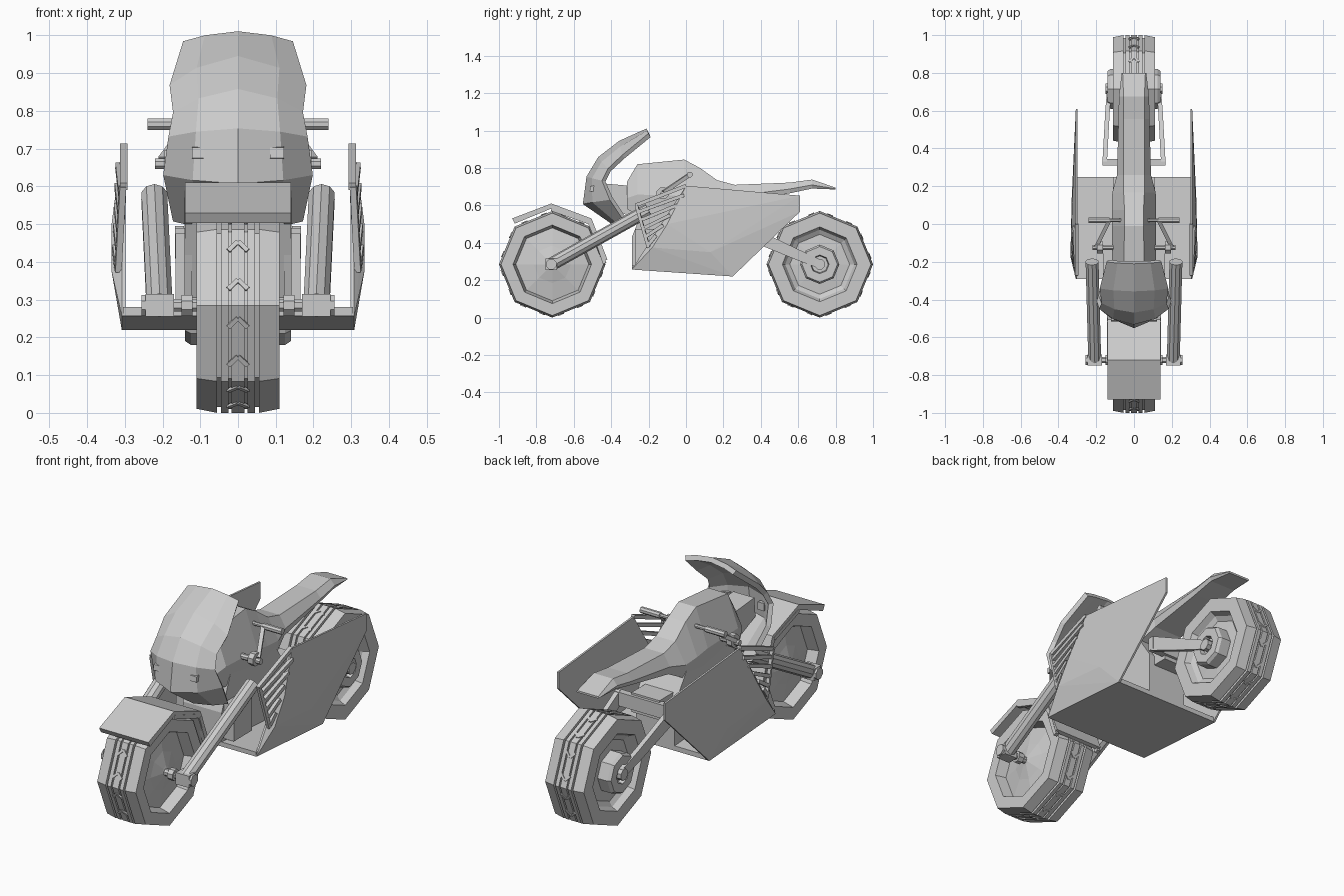
import bpy, bmesh, math
from mathutils import Vector, Matrix

if "Cube" in bpy.data.objects:
    bpy.data.objects.remove(bpy.data.objects["Cube"])

grey = bpy.data.materials.new("plain grey")
grey.diffuse_color = (0.6, 0.6, 0.6, 1)
grey.use_nodes = True
grey.node_tree.nodes["Principled BSDF"].inputs["Base Color"].default_value = grey.diffuse_color


def finish(name, bm, mirror=False):
    bmesh.ops.recalc_face_normals(bm, faces=bm.faces)
    me = bpy.data.meshes.new(name)
    bm.to_mesh(me)
    bm.free()
    me.materials.append(grey)
    ob = bpy.data.objects.new(name, me)
    bpy.context.collection.objects.link(ob)
    if mirror:
        m = ob.modifiers.new("Mirror", 'MIRROR')
        m.use_mirror_merge = False
    return ob


def loft(name, rings, mirror=False, cap=True):
    """Join closed rings of points; optionally cap both ends."""
    bm = bmesh.new()
    vs = [[bm.verts.new(p) for p in r] for r in rings]
    n = len(rings[0])
    for a, b in zip(vs, vs[1:]):
        for i in range(n):
            j = (i + 1) % n
            bm.faces.new((a[i], a[j], b[j], b[i]))
    if cap:
        bm.faces.new(vs[0])
        bm.faces.new(vs[-1])
    return finish(name, bm, mirror)


def prism(name, yz, x0, x1, mirror=False):
    """Extrude a side outline across x."""
    return loft(name, [[(x, y, z) for y, z in yz] for x in (x0, x1)], mirror)


def box(name, x, y, z, mirror=False):
    return prism(name, [(y[0], z[0]), (y[1], z[0]), (y[1], z[1]), (y[0], z[1])], x[0], x[1], mirror)


def bar(name, p, q, r, n=8, r2=None, mirror=True):
    """Round or square bar between two points."""
    p, q = Vector(p), Vector(q)
    rot = (q - p).to_track_quat('Z', 'Y').to_matrix()
    rings = []
    for c, rad in ((p, r), (q, r if r2 is None else r2)):
        rings.append([c + rot @ Vector((rad * math.cos(a), rad * math.sin(a), 0))
                      for a in [(k + .5) * 2 * math.pi / n for k in range(n)]])
    return loft(name, rings, mirror)


def wheel(name, y, z, side):
    """Eight-sided lathe: side profile (r, x) plus a grooved tread."""
    tread = [(.285, .055), (.27, .055), (.27, .045), (.285, .045),
             (.285, .025), (.275, .025), (.275, .017), (.285, .017)]
    half = side + [(.274, .11)] + tread
    prof = half + [(r, -x) for r, x in reversed(half)]
    bm = bmesh.new()
    rings = []
    for k in range(8):
        a = k * math.pi / 4
        rings.append([bm.verts.new((x, y + r * math.cos(a), z + r * math.sin(a))) for r, x in prof])
    for k in range(8):
        a, b = rings[k], rings[(k + 1) % 8]
        for i in range(len(prof) - 1):
            bm.faces.new((a[i], a[i + 1], b[i + 1], b[i]))
    bmesh.ops.remove_doubles(bm, verts=bm.verts, dist=1e-5)
    finish(name, bm)
    # chevron blocks on each tread facet
    bm = bmesh.new()
    for k in range(8):
        a = (k + .5) * math.pi / 4
        out = Matrix.Rotation(a, 4, 'X')
        for s in (-1, 1):
            for t in (-.06, .05):
                m = (Matrix.Translation((0, y, z)) @ out @ Matrix.Translation((s * .013, .264, t))
                     @ Matrix.Rotation(-s * .8, 4, 'Y') @ Matrix.Diagonal((.036, .008, .012, 1)))
                bmesh.ops.create_cube(bm, size=1, matrix=m)
    finish(name + "_chevrons", bm)


# wheels
wheel("front_wheel", -.715, .285, [(0, .10), (.03, .09), (.10, .072), (.195, .055), (.21, .11)])
wheel("rear_wheel", .715, .285, [(0, .115), (.045, .115), (.05, .14), (.095, .14), (.105, .125),
                                 (.105, .07), (.16, .065), (.185, .08), (.2, .11)])

# front axle, fork legs and clamps
bar("front_axle", (.08, -.72, .285), (.25, -.72, .285), .018)
bar("axle_collar", (.12, -.72, .285), (.15, -.72, .285), .03)
box("fork_clamp", (.17, .245), (-.75, -.69), (.255, .315), True)
bar("fork_leg", (.208, -.72, .285), (.222, -.2, .575), .036, 10)
bar("axle_nut", (.245, -.72, .285), (.256, -.72, .285), .03, 8)

# front fender wrapping over the back of the wheel
outer = [(-.93, .53), (-.72, .61), (-.505, .53), (-.42, .31)]
inner = [(-.44, .305), (-.525, .505), (-.72, .583), (-.915, .503)]
prism("front_fender", outer + inner, -.14, .14)
for n, (p, q) in enumerate(zip(outer[1:], outer[2:])):
    bar(f"fender_lip_{n}", (.132, p[0], p[1] - .03), (.132, q[0] - .015, q[1] - .02), .014, 4)

# front fairing shell: centre line (y, z) and side edge (x, y, z) per row
centre = [(-.205, 1.0), (-.35, .935), (-.46, .85), (-.52, .75), (-.54, .612), (-.36, .49)]
edge = [(.14, -.195, .975), (.175, -.335, .86), (.165, -.41, .79),
        (.176, -.44, .73), (.19, -.40, .635), (.165, -.32, .515)]
bm = bmesh.new()
rows = []
for (cy, cz), (ex, ey, ez) in zip(centre, edge):
    mx, my, mz = ex * .6, cy + (ey - cy) * .35, cz + (ez - cz) * .4
    rows.append([bm.verts.new(p) for p in ((-ex, ey, ez), (-mx, my, mz), (0, cy, cz), (mx, my, mz), (ex, ey, ez))])
for a, b in zip(rows, rows[1:]):
    for i in range(4):
        bm.faces.new((a[i], a[i + 1], b[i + 1], b[i]))
fairing = finish("front_fairing", bm)
sol = fairing.modifiers.new("Solidify", 'SOLIDIFY')
sol.thickness, sol.offset = .025, 0
# headlights
prism("headlight", [(-.515, .675), (-.46, .67), (-.46, .71), (-.512, .703)], .085, .122, True)
# steering neck between fairing and tank
prism("steering_neck", [(-.48, .62), (-.25, .52), (-.25, .70), (-.47, .72)], -.06, .06)

# tank, seat and tail: y, top z, bottom z, top half width, bottom half width
stations = [(-.315, .727, .58, .055, .10), (-.26, .82, .55, .055, .115), (-.01, .845, .52, .05, .117),
            (.075, .80, .53, .05, .117), (.166, .735, .56, .055, .115), (.26, .71, .61, .055, .09),
            (.556, .722, .665, .055, .082), (.674, .738, .69, .055, .08), (.80, .695, .685, .06, .065)]
rings = []
for y, t, b, wt, wb in stations:
    m = b + (t - b) * .4
    rings.append([(-wt, y, t), (wt, y, t), (wb, y, m), (wb * .9, y, b), (-wb * .9, y, b), (-wb, y, m)])
loft("tank_and_seat", rings)

# engine block and floor tray
prism("engine_block", [(-.29, .26), (.25, .23), (.25, .45), (.15, .60), (-.22, .60), (-.29, .43)], -.11, .11)
box("engine_cover", (.10, .165), (-.27, -.12), (.29, .475), True)
prism("floor_tray", [(-.29, .257), (.25, .22), (.25, .245), (-.29, .28)], -.305, .305)

# bulged side panels as hulls of an outline and three raised points
outline = [(-.29, .257), (.25, .22), (.61, .567), (.61, .652), (.0, .705)]
bm = bmesh.new()
for x in (.298, .308):
    for y, z in outline:
        bm.verts.new((x, y, z))
for p in ((.335, -.18, .375), (.335, -.10, .50), (.33, .13, .35)):
    bm.verts.new(p)
bmesh.ops.convex_hull(bm, input=bm.verts)
finish("side_panel", bm, True)

# fan of vent slats ahead of each side panel, with its frame
for k in range(5):
    t = k / 4
    bar(f"vent_slat_{k}", (.306 + .012 * t, -.255 + .055 * t, .565 - .175 * t),
        (.316 + .008 * t, -.01 - .15 * t, .655 - .215 * t), .013, 4)
bar("vent_frame_top", (.303, -.27, .60), (.303, .0, .705), .014, 4)
bar("vent_frame_front", (.306, -.265, .60), (.318, -.2, .375), .012, 4)

# handlebars with grips, struts and lower pegs
bar("handle_grip", (.13, .02, .765), (.24, .02, .765), .016)
bar("handle_crossbar", (0, .02, .765), (.14, .02, .765), .010)
bar("handle_strut", (.20, -.12, .67), (.13, .02, .765), .014, 4)
bar("peg", (.08, -.125, .66), (.22, -.125, .66), .015)
bar("peg_ring", (.165, -.125, .665), (.195, -.125, .665), .034)

# swing arm
loft("swing_arm", [[(x - .012, y, z - h), (x + .012, y, z - h), (x + .012, y, z + h), (x - .012, y, z + h)]
                   for x, y, z, h in ((.155, .33, .455, .04), (.14, .60, .335, .03), (.13, .72, .285, .025))], True)
box("swing_arm_pivot", (0, .167), (.31, .345), (.42, .49), True)
box("swing_arm_mount", (0, .08), (.20, .33), (.40, .50), True)
bar("rear_axle", (.10, .715, .285), (.15, .715, .285), .03)
